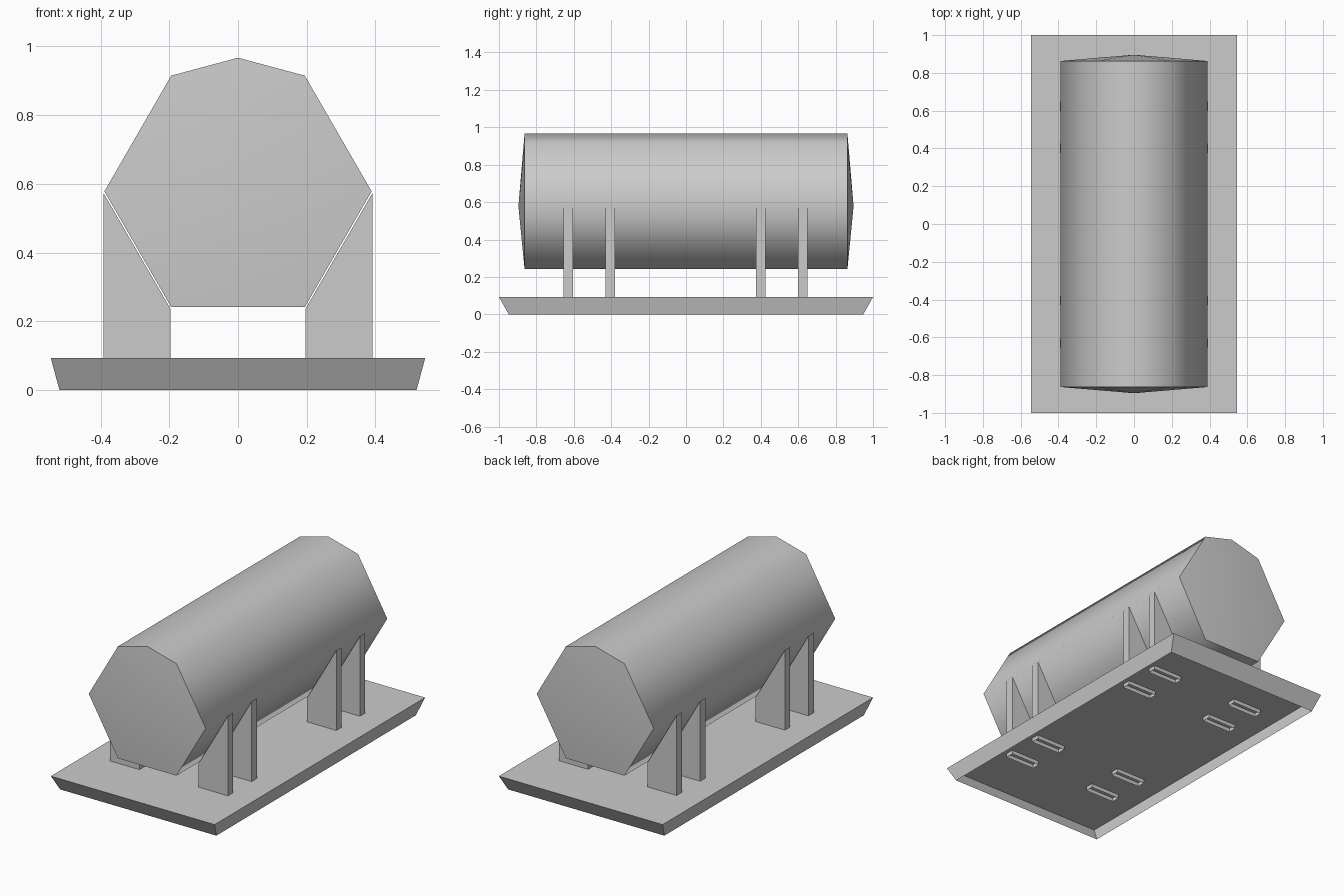
import bpy, bmesh
from math import cos, sin, radians

if "Cube" in bpy.data.objects:
    bpy.data.objects.remove(bpy.data.objects["Cube"])


def make_object(name, bm):
    bmesh.ops.recalc_face_normals(bm, faces=bm.faces)
    mesh = bpy.data.meshes.new(name)
    bm.to_mesh(mesh)
    bm.free()
    obj = bpy.data.objects.new(name, mesh)
    bpy.context.collection.objects.link(obj)
    return obj


def bridge(bm, a, b):
    n = len(a)
    return [bm.faces.new((a[i], a[(i + 1) % n], b[(i + 1) % n], b[i])) for i in range(n)]


# Tank: seven-sided barrel with shallow cone ends
R, ZC, RIM, TIP = 0.389, 0.578, 0.863, 0.896
bm = bmesh.new()
rings = []
for side in (-1, 1):
    ring = [bm.verts.new((R * cos(radians(a)), side * RIM, ZC + R * sin(radians(a))))
            for a in (0, 60, 90, 120, 180, 240, 300)]
    tip = bm.verts.new((0, side * TIP, ZC))
    for i in range(len(ring)):
        bm.faces.new((ring[i], ring[(i + 1) % len(ring)], tip))
    rings.append(ring)
bridge(bm, *rings)
for f in bm.faces:
    f.smooth = True
for ring in rings:
    for i in range(len(ring)):
        bm.edges.get((ring[i], ring[(i + 1) % len(ring)])).smooth = False
make_object("tank", bm)

# Base: tapered tray, open underneath
bm = bmesh.new()
loops = [[bm.verts.new((sx * hx, sy * hy, z)) for sx, sy in ((-1, -1), (1, -1), (1, 1), (-1, 1))]
         for hx, hy, z in ((0.52, 0.948, 0), (0.545, 1.0, 0.093))]
bridge(bm, *loops)
bm.faces.new(loops[1])
base = make_object("base", bm)
# open shell: make sure the top faces up
if base.data.polygons[-1].normal.z < 0:
    base.data.flip_normals()

# Legs: slanted plates with open bottoms that poke through the base sheet
PROFILE = [(0.197, 0.07), (0.392, 0.07), (0.392, 0.574), (0.197, 0.237)]
for row, yc in enumerate((-0.63, -0.405, 0.4, 0.624), 1):
    for side, label in ((-1, "left"), (1, "right")):
        bm = bmesh.new()
        front, back = [[bm.verts.new((side * x, yc + dy, z)) for x, z in PROFILE]
                       for dy in (-0.025, 0.025)]
        bm.faces.new(front)
        bm.faces.new(back)
        walls = bridge(bm, front, back)
        bmesh.ops.recalc_face_normals(bm, faces=bm.faces)
        bmesh.ops.delete(bm, geom=[walls[0]], context='FACES_ONLY')
        make_object(f"leg_{label}_{row}", bm)
